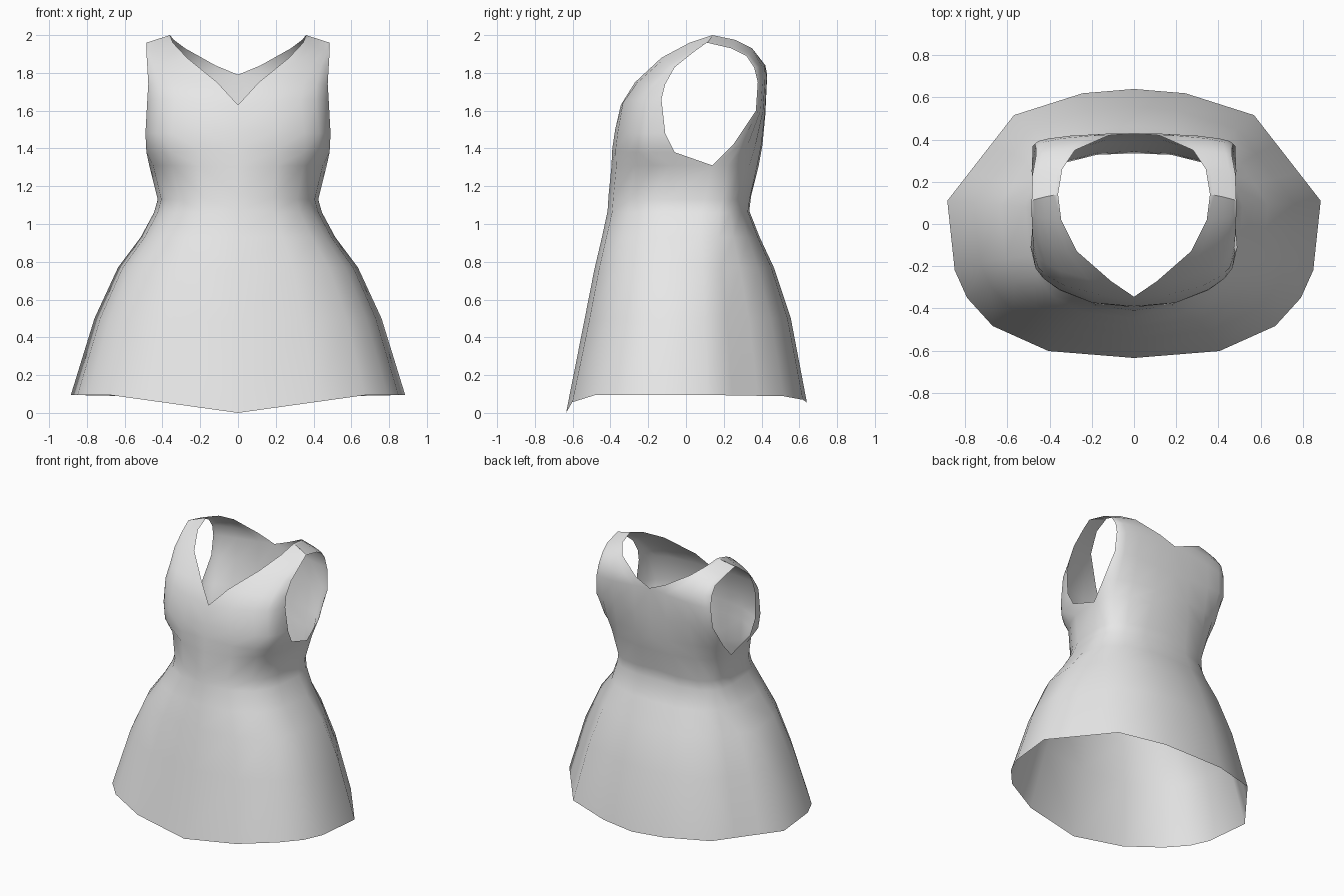
import bpy
import bmesh
import math
from mathutils import Vector

default = bpy.data.objects.get("Cube")
if default:
    bpy.data.objects.remove(default, do_unlink=True)

# One plain cloth colour
cloth = bpy.data.materials.new("light_grey_cloth")
cloth.use_nodes = True
colour = (0.8, 0.8, 0.8, 1)
cloth.diffuse_color = colour
cloth.node_tree.nodes["Principled BSDF"].inputs["Base Color"].default_value = colour

# Column angles from the centre line to the side
FRONT_ANGLES = [0, 20, 43, 59, 71, 90]
BACK_ANGLES = [0, 16, 40, 60, 75, 90]
CORNER = 2  # back column where the flat side of the skirt begins

# Side seam, hem to armpit, shared by the front and back panels
SEAM = [(.885, .11, .095), (.76, .1, .5), (.635, .09, .77),
        (.515, .08, .93), (.445, .08, 1.06), (.425, .1, 1.13), (.47, .14, 1.31)]
SHOULDER_IN, SHOULDER_OUT = (.36, .14, 2), (.485, .11, 1.96)

# Inner edge: centre line, then neckline. Outer edge: seam, then armhole.
FRONT_IN = [(0, -.635, 0), (0, -.54, .48), (0, -.485, .76), (0, -.445, .93),
            (0, -.415, 1.07), (0, -.41, 1.15), (0, -.395, 1.3), (0, -.39, 1.4),
            (0, -.375, 1.5), (0, -.345, 1.63), (.11, -.27, 1.75),
            (.27, -.13, 1.88), (.345, .02, 1.96), SHOULDER_IN]
FRONT_OUT = SEAM + [(.485, -.06, 1.38), (.49, -.11, 1.48), (.48, -.13, 1.66),
                    (.475, -.11, 1.74), (.48, -.06, 1.83), (.485, .04, 1.91),
                    SHOULDER_OUT]
BACK_IN = [(0, .64, .055), (0, .555, .5), (0, .465, .77), (0, .39, .93),
           (0, .335, 1.07), (0, .345, 1.15), (0, .385, 1.31), (0, .405, 1.42),
           (0, .42, 1.58), (0, .43, 1.79), (.12, .42, 1.84),
           (.28, .35, 1.93), (.34, .26, 1.975), SHOULDER_IN]
BACK_OUT = SEAM + [(.485, .25, 1.42), (.48, .37, 1.6), (.47, .38, 1.75),
                   (.465, .36, 1.83), (.465, .32, 1.89), (.48, .24, 1.93),
                   SHOULDER_OUT]


def curved_row(inner, outer, power, angles):
    """Superellipse quarter from the inner edge to the outer edge."""
    a, b = Vector(inner), Vector(outer)
    rise = 1.3 if a.x == 0 else 1
    points = []
    for degrees in angles:
        angle = math.radians(degrees)
        s = math.sin(angle) ** (2 / power)
        c = math.cos(angle) ** (2 / power) if degrees < 90 else 0
        points.append(Vector((a.x + (b.x - a.x) * s,
                              b.y + (a.y - b.y) * c,
                              a.z + (b.z - a.z) * min(1, rise * s))))
    return points


def flatten_side(row, amount):
    """Pull the columns past the corner towards a straight line."""
    last = len(row) - 1
    for i in range(CORNER + 1, last):
        straight = row[CORNER].lerp(row[last], (i - CORNER) / (last - CORNER))
        row[i] = row[i].lerp(straight, amount)


def add_panel(bm, rows, flip):
    """Loft a cloth panel through its rows."""
    grid = [[bm.verts.new(p) for p in row] for row in rows]
    for low, high in zip(grid, grid[1:]):
        for i in range(len(low) - 1):
            quad = [low[i], low[i + 1], high[i + 1], high[i]]
            bm.faces.new(quad[::-1] if flip else quad)


# Cross-section roundness, hem to shoulder
front_powers = [2.75] * 4 + [2.5] * 3 + [2.4, 2.3, 2.1, 1.8, 1.5, 1.3, 1.2]
back_powers = [2, 2, 2.1, 2.4, 2.8, 2.8, 2.4] + [2] * 4 + [1.7, 1.4, 1.2]
front_rows = [curved_row(a, b, n, FRONT_ANGLES)
              for a, b, n in zip(FRONT_IN, FRONT_OUT, front_powers)]
back_rows = [curved_row(a, b, n, BACK_ANGLES)
             for a, b, n in zip(BACK_IN, BACK_OUT, back_powers)]
for row, amount in zip(back_rows, [1, 1, .8, .4]):
    flatten_side(row, amount)

# Half of the dress: front and back panels welded at side seam and shoulder
bm = bmesh.new()
add_panel(bm, front_rows, False)
add_panel(bm, back_rows, True)
bmesh.ops.remove_doubles(bm, verts=bm.verts, dist=0.0005)
for face in bm.faces:
    face.smooth = True
mesh = bpy.data.meshes.new("dress")
bm.to_mesh(mesh)
bm.free()
mesh.materials.append(cloth)

# Whole dress
dress = bpy.data.objects.new("dress", mesh)
bpy.context.collection.objects.link(dress)
mirror = dress.modifiers.new("mirror_halves", 'MIRROR')
mirror.use_axis[0] = True
mirror.merge_threshold = 0.001
